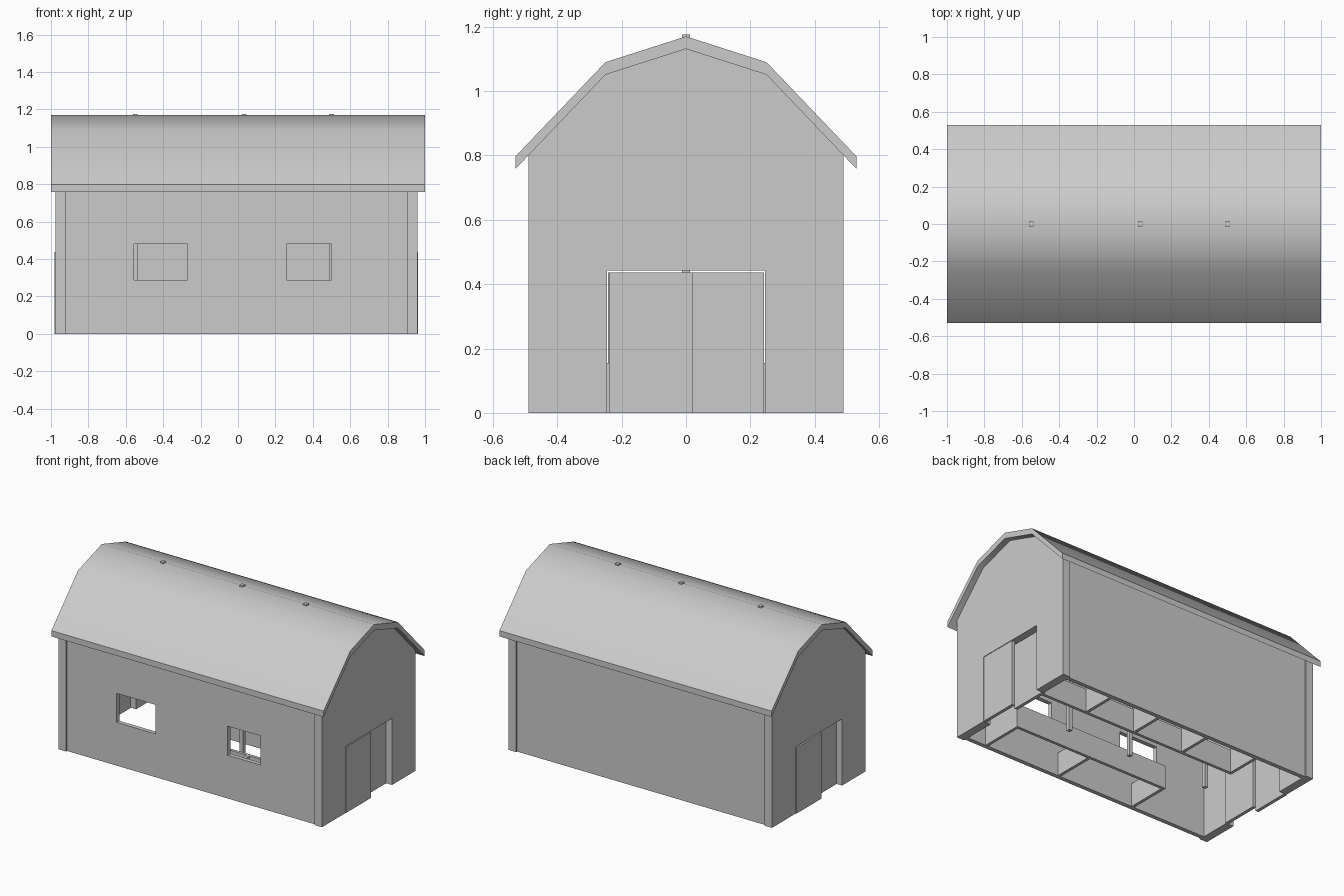
import bpy, bmesh, math

if "Cube" in bpy.data.objects:
    bpy.data.objects.remove(bpy.data.objects["Cube"])


def link(name, bm):
    bmesh.ops.recalc_face_normals(bm, faces=bm.faces)
    me = bpy.data.meshes.new(name)
    bm.to_mesh(me)
    bm.free()
    ob = bpy.data.objects.new(name, me)
    bpy.context.collection.objects.link(ob)
    return ob


def box(name, x0, x1, y0, y1, z0, z1):
    bm = bmesh.new()
    bmesh.ops.create_cube(bm, size=1)
    for v in bm.verts:
        v.co.x = x0 if v.co.x < 0 else x1
        v.co.y = y0 if v.co.y < 0 else y1
        v.co.z = z0 if v.co.z < 0 else z1
    return link(name, bm)


def extrude_profile(name, pts, axis, a, b):
    """Extrude a 2D profile: axis 'x' uses (y, z) points, axis 'y' uses (x, z)."""
    bm = bmesh.new()
    place = (lambda p, d: (d, p[0], p[1])) if axis == 'x' else (lambda p, d: (p[0], d, p[1]))
    face = bm.faces.new([bm.verts.new(place(p, a)) for p in pts])
    res = bmesh.ops.extrude_face_region(bm, geom=[face])
    for v in res['geom']:
        if isinstance(v, bmesh.types.BMVert):
            v.co['xyz'.index(axis)] = b
    return link(name, bm)


# Gambrel roof shell
outer = [(-0.53, 0.797), (-0.25, 1.09), (0, 1.17), (0.25, 1.09), (0.53, 0.797)]
inner = [(y, z - 0.039) for y, z in reversed(outer)]
roof = extrude_profile("roof", outer + inner, 'x', -1, 1)
bpy.context.view_layer.objects.active = roof
roof.select_set(True)
bpy.ops.object.shade_smooth_by_angle(angle=math.radians(40))

# Gable end walls with door openings
gable = [(-0.49, 0), (-0.245, 0), (-0.245, 0.442), (0.245, 0.442), (0.245, 0), (0.49, 0),
         (0.49, 0.80), (0.25, 1.051), (0, 1.131), (-0.25, 1.051), (-0.49, 0.80)]
extrude_profile("right_end_wall", gable, 'x', 0.905, 0.96)
extrude_profile("left_end_wall", gable, 'x', -0.975, -0.92)

# Sliding door pairs: one leaf flush, one set back
for name, face, s in (("right", 0.962, 1), ("left", -0.98, -1)):
    for leaf, y0, y1, d in (("outer", -0.24, 0.02, 0), ("inner", -0.01, 0.243, 0.045)):
        xs = sorted((face - s * d, face - s * (d + 0.022)))
        ys = sorted((s * y0, s * y1))
        box(f"{name}_{leaf}_door", *xs, *ys, 0, 0.437)

# Side walls, the front one with two windows cut through
box("back_wall", -0.92, 0.905, 0.452, 0.48, 0, 0.80)
front = box("front_wall", -0.92, 0.905, -0.48, -0.452, 0, 0.80)
for x0, x1 in ((-0.555, -0.27), (0.26, 0.50)):
    cutter = box("window_cutter", x0, x1, -0.6, -0.4, 0.287, 0.48)
    cutter.hide_render = True
    cutter.hide_set(True)
    mod = front.modifiers.new("window", 'BOOLEAN')
    mod.operation = 'DIFFERENCE'
    mod.object = cutter
    mod.solver = 'EXACT'

# Ridge posts
for x in (-0.55, 0.033, 0.50):
    box("ridge_post", x - 0.0125, x + 0.0125, -0.0125, 0.0125, 0, 1.176)

# Stall rows: a long low partition with cross partitions
H, T = 0.155, 0.01
box("back_stall_front", -0.57, 0.905, 0.215, 0.215 + 2 * T, 0, H)
for x in (0.56, 0.19, -0.18, -0.56):
    box("back_stall_divider", x - T, x + T, 0.235, 0.452, 0, H)
box("front_stall_front", -0.38, 0.77, -0.18, -0.18 + 2 * T, 0, H)
for x in (0.76, 0.2, -0.37):
    box("front_stall_divider", x - T, x + T, -0.452, -0.18, 0, H)
